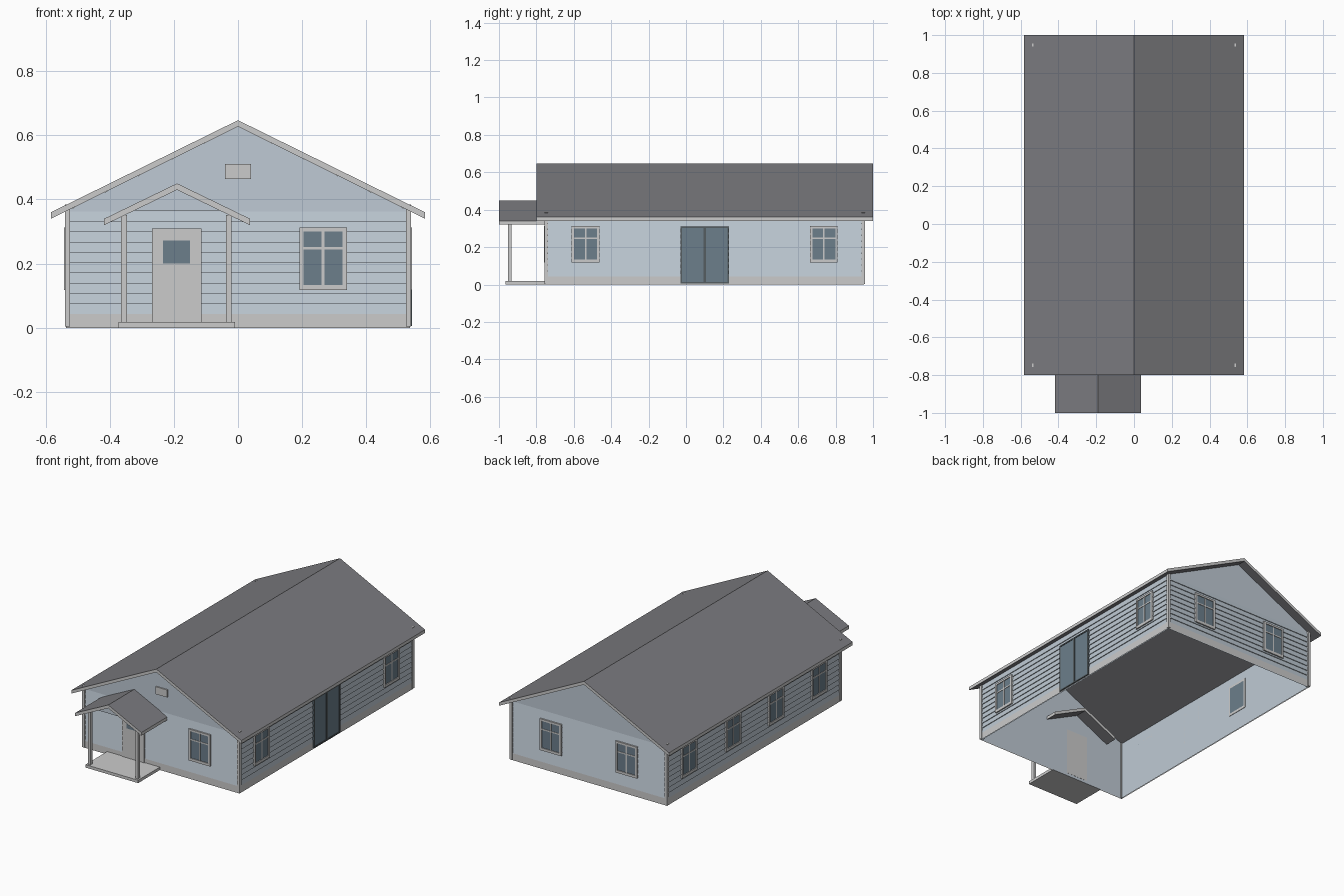
import bpy, bmesh
from math import pi
from mathutils import Matrix

if "Cube" in bpy.data.objects:
    bpy.data.objects.remove(bpy.data.objects["Cube"])


def material(name, rgb):
    m = bpy.data.materials.new(name)
    m.diffuse_color = (*rgb, 1)
    m.use_nodes = True
    m.node_tree.nodes["Principled BSDF"].inputs["Base Color"].default_value = m.diffuse_color
    return m


TRIM = material("trim", (0.72, 0.72, 0.71))
WALL = material("wall_blue", (0.52, 0.59, 0.66))
ROOF = material("roof_grey", (0.2, 0.2, 0.215))
GLASS = material("glass", (0.15, 0.21, 0.26))
DARK = material("dark_frame", (0.09, 0.11, 0.12))

HX, Y0, Y1 = 0.53, -0.745, 0.945      # wall planes
EAVE, RIDGE = 0.366, 0.627            # wall top and gable peak


def finish(name, bm, mats):
    me = bpy.data.meshes.new(name)
    bm.to_mesh(me)
    bm.free()
    for m in mats:
        me.materials.append(m)
    ob = bpy.data.objects.new(name, me)
    bpy.context.collection.objects.link(ob)
    return ob


def boxes(name, items, at=(0, 0, 0), angle=0):
    """Boxes given as (x0, x1, y0, y1, z0, z1, material), placed and turned about z."""
    bm = bmesh.new()
    mats = []
    for x0, x1, y0, y1, z0, z1, mat in items:
        if mat not in mats:
            mats.append(mat)
        M = (Matrix.Translation(((x0 + x1) / 2, (y0 + y1) / 2, (z0 + z1) / 2))
             @ Matrix.Diagonal((x1 - x0, y1 - y0, z1 - z0, 1)))
        n = len(bm.faces)
        bmesh.ops.create_cube(bm, size=1, matrix=M)
        bm.faces.ensure_lookup_table()
        for f in bm.faces[n:]:
            f.material_index = mats.index(mat)
    ob = finish(name, bm, mats)
    ob.location = at
    ob.rotation_euler.z = angle
    return ob


def gable_roof(name, cx, half, peak, eave, thick, y0, y1):
    """Bent slab: dark top and underside, light edges."""
    pts = [(cx - half, eave), (cx, peak), (cx + half, eave),
           (cx + half, eave - thick), (cx, peak - thick), (cx - half, eave - thick)]
    bm = bmesh.new()
    a = [bm.verts.new((x, y0, z)) for x, z in pts]
    b = [bm.verts.new((x, y1, z)) for x, z in pts]
    for i in range(6):
        j = (i + 1) % 6
        bm.faces.new((a[i], a[j], b[j], b[i]))
    for r in (a, b):
        bm.faces.new((r[0], r[1], r[4], r[5]))
        bm.faces.new((r[1], r[2], r[3], r[4]))
    bmesh.ops.recalc_face_normals(bm, faces=bm.faces)
    for f in bm.faces:
        f.material_index = 1 if abs(f.normal.z) > 0.3 else 0
    return finish(name, bm, [TRIM, ROOF])


def sheet(name, pts, mat):
    bm = bmesh.new()
    bm.faces.new([bm.verts.new(p) for p in pts])
    return finish(name, bm, [mat])


# Wall sheets, open below
for label, y, s in (("front", Y0, 1), ("back", Y1, -1)):
    prof = [(-HX, 0), (HX, 0), (HX, EAVE), (0, RIDGE), (-HX, EAVE)]
    sheet(label + "_wall", [(s * x, y, z) for x, z in prof], WALL)
for label, s in (("right", 1), ("left", -1)):
    prof = [(Y0, 0), (Y1, 0), (Y1, EAVE), (Y0, EAVE)]
    sheet(label + "_wall", [(s * HX, y, z) for y, z in prof[::s]], WALL)

# Skirt and lapped siding, built as stacked rectangular rings
SKIRT, TOP, BOARDS = 0.043, 0.362, 10
steps = [(0.006, 0), (0.006, SKIRT), (0.001, SKIRT)]
h = (TOP - SKIRT) / BOARDS
for i in range(BOARDS):
    steps += [(0.006, SKIRT + i * h), (0.001, SKIRT + (i + 1) * h)]
bm = bmesh.new()
prev = None
for k, (o, z) in enumerate(steps):
    ring = [bm.verts.new(p) for p in ((-HX - o, Y0 - o, z), (HX + o, Y0 - o, z),
                                      (HX + o, Y1 + o, z), (-HX - o, Y1 + o, z))]
    if prev:
        for i in range(4):
            j = (i + 1) % 4
            f = bm.faces.new((prev[i], prev[j], ring[j], ring[i]))
            f.material_index = 0 if k < 3 else 1
    prev = ring
finish("siding", bm, [TRIM, WALL])

# Corner boards, their tips just reach through the roof
for fy, y in (("front", Y0 - 0.011), ("back", Y1 - 0.006)):
    for sx, x in (("left", -0.54), ("right", 0.523)):
        boxes(f"{fy}_{sx}_corner_board", [(x, x + 0.017, y, y + 0.017, 0.004, 0.385, TRIM)])

# Roofs; the porch roof runs through the front wall
gable_roof("main_roof", 0, 0.583, 0.647, 0.36, 0.02, -0.8, 1.0)
gable_roof("porch_roof", -0.19, 0.227, 0.45, 0.34, 0.02, -1.0, -0.67)


def window(name, at, angle, w=0.148, inner=0.0):
    a, z0, z1, zm = w / 2, 0.117, 0.312, 0.248
    g = a - 0.013
    out = -0.013
    boxes(name, [
        (-a, -g, out, inner, z0, z1, TRIM), (g, a, out, inner, z0, z1, TRIM),
        (-g, g, out, inner, z0, 0.133, TRIM), (-g, g, out, inner, 0.3, z1, TRIM),
        (-0.004, 0.004, -0.011, -0.006, 0.133, 0.3, TRIM),
        (-g, g, -0.011, -0.006, zm - 0.004, zm + 0.004, TRIM),
        (-g, g, -0.0085, inner, 0.133, 0.3, GLASS)], at, angle)


# Windows on all four sides
window("front_window", (0.265, Y0, 0), 0)
for i, x in enumerate((-0.26, 0.26)):
    window(f"back_window_{i}", (x, Y1, 0), pi)
for i, y in enumerate((-0.537, 0.737)):
    window(f"right_window_{i}", (HX, y, 0), pi / 2)
for i, y in enumerate((-0.537, -0.115, 0.305, 0.737)):
    window(f"left_window_{i}", (-HX, y, 0), -pi / 2, inner=0.003 if i == 2 else 0)

# Sliding glass door on the right side
d = 0.13
boxes("sliding_door", [
    (-d, d, -0.009, 0, 0.008, 0.308, GLASS),
    (-d, -d + 0.008, -0.012, 0, 0.006, 0.31, DARK), (d - 0.008, d, -0.012, 0, 0.006, 0.31, DARK),
    (-0.006, 0.006, -0.012, 0, 0.006, 0.31, DARK),
    (-d, d, -0.012, 0, 0.302, 0.31, DARK), (-d, d, -0.012, 0, 0.006, 0.014, DARK)],
    (HX, 0.1, 0), pi / 2)

# Front door with its small pane, and the gable vent
boxes("front_door", [(-0.268, -0.114, -0.011, 0.001, 0.018, 0.31, TRIM),
                     (-0.234, -0.15, -0.0125, -0.01, 0.201, 0.272, GLASS)], (0, Y0, 0))
boxes("gable_vent", [(-0.04, 0.04, -0.008, 0, 0.464, 0.51, TRIM)], (0, Y0, 0))

# Porch floor, posts and gable panel
boxes("porch_floor", [(-0.372, -0.01, -0.964, Y0, 0, 0.018, TRIM)])
for label, x in (("left", -0.364), ("right", -0.038)):
    boxes(f"porch_{label}_post", [(x, x + 0.018, -0.952, -0.932, 0.018, 0.352, TRIM)])
sheet("porch_gable", [(-0.325, -0.942, 0.365), (-0.055, -0.942, 0.365), (-0.19, -0.942, 0.43)], WALL)
